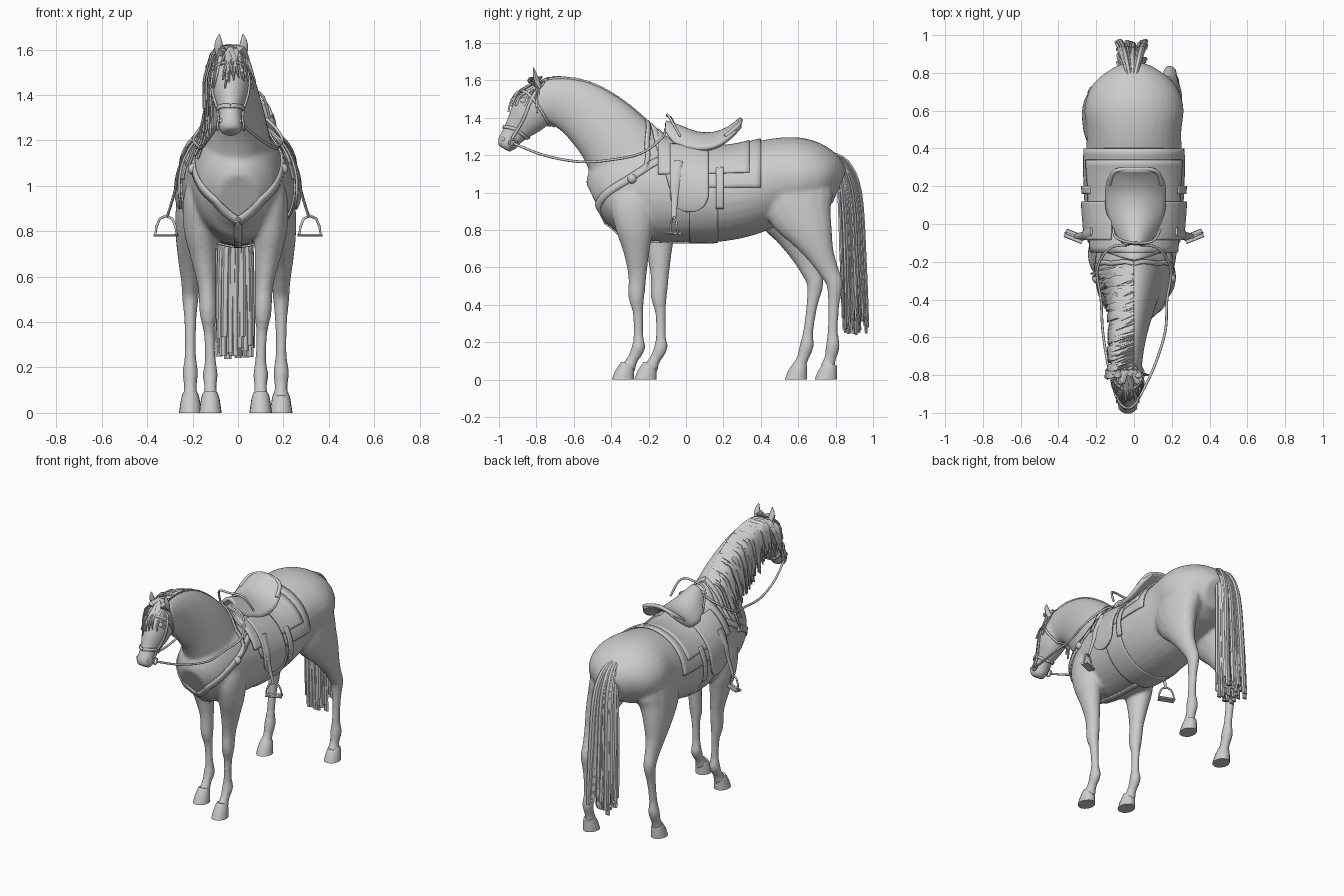
import bpy, bmesh, math, random
from mathutils import Vector
from mathutils.bvhtree import BVHTree

random.seed(4)
if "Cube" in bpy.data.objects:
    bpy.data.objects.remove(bpy.data.objects["Cube"])

grey = bpy.data.materials.new("plain grey")
grey.use_nodes = True
GREY = (0.6, 0.6, 0.6, 1)
grey.diffuse_color = GREY
grey.node_tree.nodes["Principled BSDF"].inputs["Base Color"].default_value = GREY


def spline(rows, n):
    """Catmull-Rom through rows of any width."""
    out = []
    for i in range(len(rows) - 1):
        a, b, c, d = (rows[max(0, min(len(rows) - 1, i + k))] for k in (-1, 0, 1, 2))
        for j in range(n):
            t = j / n
            out.append([q + t / 2 * (r - p + t * (2 * p - 5 * q + 4 * r - s + t * (3 * (q - r) + s - p)))
                        for p, q, r, s in zip(a, b, c, d)])
    return out + [list(rows[-1])]


def tube(bm, rows, n=4, sides=20):
    """Loft ellipses; each row is x, y, z, side radius, depth radius."""
    rows = spline(rows, n)
    pts = [Vector(r[:3]) for r in rows]
    rings = []
    for i, r in enumerate(rows):
        t = (pts[min(i + 1, len(pts) - 1)] - pts[max(i - 1, 0)]).normalized()
        side = Vector((1, 0, 0))
        side = (side - t * side.dot(t)).normalized()
        deep = t.cross(side)
        rings.append([bm.verts.new(pts[i] + side * math.cos(a) * max(r[3], 0.001) + deep * math.sin(a) * max(r[4], 0.001))
                      for a in (math.tau * k / sides for k in range(sides))])
    for p, q in zip(rings, rings[1:]):
        for k in range(sides):
            bm.faces.new((p[k], p[k - 1], q[k - 1], q[k]))
    bm.faces.new(rings[0])
    bm.faces.new(rings[-1][::-1])


def finish(name, bm, thick=0):
    bmesh.ops.recalc_face_normals(bm, faces=bm.faces)
    me = bpy.data.meshes.new(name)
    bm.to_mesh(me)
    bm.free()
    ob = bpy.data.objects.new(name, me)
    bpy.context.collection.objects.link(ob)
    me.materials.append(grey)
    me.shade_smooth()
    me.set_sharp_from_angle(angle=math.radians(40))
    if thick:
        mod = ob.modifiers.new("thickness", "SOLIDIFY")
        mod.thickness, mod.offset = thick, 0
    return ob


def wire(name, pts, radius, cyclic=False):
    cu = bpy.data.curves.new(name, "CURVE")
    cu.dimensions, cu.bevel_depth, cu.bevel_resolution = "3D", radius, 2
    cu.use_fill_caps = True
    sp = cu.splines.new("POLY")
    sp.points.add(len(pts) - 1)
    for p, co in zip(sp.points, pts):
        p.co = (*co, 1)
    sp.use_cyclic_u = cyclic
    cu.materials.append(grey)
    ob = bpy.data.objects.new(name, cu)
    bpy.context.collection.objects.link(ob)


# Horse: overlapping lofts fused into one skin
bm = bmesh.new()
torso = [(-.48, .94, .09, .12), (-.41, .97, .165, .215), (-.25, 1.01, .21, .265), (-.05, 1, .24, .265),
         (.15, .985, .255, .25), (.32, 1.01, .258, .24), (.48, 1.065, .25, .225), (.62, 1.08, .262, .212),
         (.74, 1.06, .215, .17), (.82, 1.03, .1, .1)]
tube(bm, [(0, *r) for r in torso], 4, 32)
neck = [(0, -.25, 1.09, .17, .24), (0, -.39, 1.29, .12, .195), (-.012, -.53, 1.42, .092, .165),
        (-.025, -.65, 1.48, .08, .14), (-.03, -.77, 1.5, .07, .115)]
tube(bm, neck, 5, 28)
head = [(-.73, 1.52, .06, .09), (-.80, 1.46, .084, .115), (-.85, 1.4, .078, .103), (-.9, 1.34, .056, .075),
        (-.935, 1.295, .05, .06), (-.958, 1.262, .055, .055), (-.975, 1.235, .04, .035)]
tube(bm, [(-.033, *r) for r in head], 4, 24)

FORE = [(.0, .04, 1.1, .05, .05), (.04, .05, .96, .075, .12), (.045, .06, .82, .074, .105), (.03, .07, .69, .058, .072),
        (.015, .075, .56, .041, .05), (.01, .07, .44, .038, .043), (.005, .078, .36, .026, .029), (0, .08, .24, .024, .027),
        (0, .08, .17, .034, .037), (0, .05, .11, .028, .03), (0, .025, .06, .038, .042)]
HIND = [(-.06, -.16, 1.05, .11, .19), (-.035, -.14, .91, .1, .18), (-.01, -.085, .79, .077, .125), (0, -.03, .67, .054, .075),
        (0, .015, .58, .041, .054), (0, .045, .51, .037, .045), (0, .04, .4, .027, .031), (0, .035, .26, .025, .028),
        (0, .035, .18, .035, .038), (0, .02, .11, .029, .032), (0, .005, .06, .038, .042)]
LEGS = [("left_fore", 1, .1, -.335, 0, FORE), ("right_fore", -1, .122, -.215, 0, FORE),
        ("left_hind", 1, .19, .75, 0, HIND), ("right_hind", -1, .21, .59, .11, HIND)]
for name, s, x, y, lean, rows in LEGS:
    tube(bm, [(s * (x + dx), y + dy + lean * z, z, rx, ry) for dx, dy, z, rx, ry in rows], 4, 16)
horse = finish("horse_body", bm)
mod = horse.modifiers.new("fuse", "REMESH")
mod.mode, mod.voxel_size = "VOXEL", .011
mod = horse.modifiers.new("relax", "SMOOTH")
mod.factor, mod.iterations = .5, 7
dg = bpy.context.evaluated_depsgraph_get()
skin = bpy.data.meshes.new_from_object(horse.evaluated_get(dg))
horse.modifiers.clear()
horse.data = skin
skin.shade_smooth()
skin.materials.clear()
skin.materials.append(grey)
bvh = BVHTree.FromPolygons([v.co for v in skin.vertices], [p.vertices for p in skin.polygons])


def cast(origin, direction):
    return bvh.ray_cast(Vector(origin), Vector(direction))[0]


# Hooves, sloping forward to the toe
for name, s, x, y, lean, rows in LEGS:
    bm = bmesh.new()
    tube(bm, [(s * x, y + .024, .085, .034, .036), (s * x, y + .016, .06, .041, .045), (s * x, y - .003, 0, .05, .063)], 2, 18)
    for v in bm.verts:
        v.co.z = 0 if v.co.z < .022 else v.co.z
    finish(name + "_hoof", bm)

# Ears, eyes, nostrils
for s, side in ((1, "left"), (-1, "right")):
    x = -.03 + s * .048
    bm = bmesh.new()
    tube(bm, [(x, -.785, 1.56, .015, .014), (x + s * .006, -.80, 1.605, .02, .014), (x + s * .007, -.81, 1.64, .014, .009),
              (x + s * .003, -.815, 1.668, .002, .002)], 4, 12)
    finish(side + "_ear", bm)
    for part, y, z, r in (("eye", -.868, 1.49, .018), ("nostril", -.975, 1.285, .012)):
        hit = cast((s, y, z), (-s, 0, 0))
        if hit:
            bm = bmesh.new()
            bmesh.ops.create_uvsphere(bm, u_segments=12, v_segments=8, radius=r)
            bmesh.ops.translate(bm, verts=bm.verts, vec=hit - Vector((s * r * .6, 0, 0)))
            finish(side + "_" + part, bm)

# Mane falling on the right side of the neck
bm = bmesh.new()
for i in range(85):
    y = -.22 - .57 * (i + random.random()) / 85
    top = cast((-.02, y, 2), (0, 0, -1))
    length = random.uniform(.2, .36) * min(1, 1.45 + y * .95)
    gap, rows, x = random.uniform(.006, .034), [(.0, y + .01, top.z - .004, .006, .01)], top.x
    for k in range(1, 6):
        t = k / 5
        yy, z = y - .03 * t + random.uniform(-.008, .008), top.z + .008 - length * t ** 1.3
        hit = cast((-1, yy, z), (1, 0, 0))
        x = min(x, hit.x - gap) if hit and hit.x < 0 else x
        rows.append((x, yy, z, .006, .025 * (1.1 - t * .9)))
    tube(bm, rows, 2, 6)
finish("mane", bm)

# Forelock over the brow
bm = bmesh.new()
for i in range(24):
    x0, spread, length = -.03 + random.uniform(-.03, .03), random.uniform(-.06, .09), random.uniform(.08, .2)
    rows = [(x0, -.775, 1.615, .014, .006)]
    for k in range(1, 5):
        t = k / 4
        x, z = x0 + spread * t, 1.625 - length * t ** 1.4
        hit = cast((x, -2, z), (0, 1, 0))
        y = min(hit.y, -.78) if hit else -.83
        rows.append((x, max(y, -.94) - random.uniform(.006, .022), z, .018 * (1.15 - t), .006))
    tube(bm, rows, 2, 6)
finish("forelock", bm)

# Tail of hanging locks
bm = bmesh.new()
for i in range(75):
    u, w, end = random.random(), random.uniform(-1, 1), random.uniform(.23, .36)
    x = -.01 + .012 * w
    rows = [(x, .74 + .03 * u, 1.18 + .035 * u, .012, .008), (x + .025 * w, .805 + .06 * u, 1.09 + .075 * u, .016, .01),
            (x + .045 * w, .82 + .115 * u, .92 + .08 * u, .018, .009), (x + .06 * w, .83 + .13 * u, .62, .018, .009),
            (x + .066 * w, .845 + .13 * u + random.uniform(-.012, .012), end, .016, .008)]
    tube(bm, rows, 4, 6)
finish("tail", bm)


def sheet(name, a0, a1, edges, gap, thick, na=40, ny=16):
    """Cloth laid on the barrel; edges(angle) gives its front and rear y."""
    bm, grid = bmesh.new(), []
    for i in range(na + 1):
        a = math.radians(a0 + (a1 - a0) * i / na)
        ya, yb = edges(math.degrees(a))
        d = Vector((math.sin(a), 0, math.cos(a)))
        row = []
        for j in range(ny + 1):
            c = Vector((0, ya + (yb - ya) * j / ny, 1))
            hit = cast(c + d, -d) or c + d * .25
            row.append(bm.verts.new(hit + d * gap))
        grid.append(row)
    for p, q in zip(grid, grid[1:]):
        for j in range(ny):
            bm.faces.new((p[j], p[j + 1], q[j + 1], q[j]))
    return finish(name, bm, thick)


# Saddle cloth layers, flaps and girth
sheet("saddle_blanket", -84, 84, lambda a: (-.19 + abs(a) * .0012, .4), .009, .01)
sheet("saddle_pad", -67, 67, lambda a: (-.15, .34), .016, .01)
sheet("girth", 80, 280, lambda a: (.02, .17), .003, .008)
for s, side in ((1, "left"), (-1, "right")):
    def flap(a):
        t = max(0, abs(a) - 92) / 20
        r = math.sqrt(max(.02, 1 - t * t))
        return .015 - .1 * r, .02 + .1 * r
    sheet(side + "_flap", s * 25, s * 112, flap, .024, .01)
    sheet(side + "_billet", s * 60, s * 108, lambda a: (.16, .2), .02, .008, 16, 4)

# Saddle seat with raised pommel and cantle
bm = bmesh.new()
seat = spline([(-.11, 1.375, .05, .05), (-.05, 1.355, .1, .1), (.06, 1.315, .145, .085), (.16, 1.315, .155, .07),
               (.24, 1.35, .145, .05), (.29, 1.39, .11, .035)], 4)
grid = [[bm.verts.new((.008 + hw * u / 8, y, z - drop * (u / 8) ** 2)) for u in range(-8, 9)] for y, z, hw, drop in seat]
for p, q in zip(grid, grid[1:]):
    for j in range(16):
        bm.faces.new((p[j], p[j + 1], q[j + 1], q[j]))
finish("saddle_seat", bm, .024)
wire("cantle_roll", spline([(-.13, .21, 1.3), (-.1, .28, 1.36), (.008, .29, 1.39), (.116, .28, 1.36), (.146, .21, 1.3)], 5), .012)
wire("pommel_handle", spline([(-.11, -.03, 1.29), (-.09, -.075, 1.39), (0, -.1, 1.41), (.1, -.09, 1.405), (.14, -.03, 1.3)], 5), .007)

# Stirrups on their leathers
for s, side in ((1, "left"), (-1, "right")):
    bm = bmesh.new()
    tube(bm, [(s * .225, -.04, 1.17, .006, .022), (s * .265, -.055, 1.06, .006, .022), (s * .277, -.06, .98, .006, .018),
              (s * .313, -.065, .86, .006, .012)], 4, 8)
    finish(side + "_stirrup_leather", bm)
    loop = [(-.047, .785), (-.042, .82), (-.028, .855), (0, .868), (.028, .855), (.042, .82), (.047, .785)]
    wire(side + "_stirrup", [(s * (.317 + u), -.065 + u * .4, z) for u, z in loop], .006, True)
    bm = bmesh.new()
    tube(bm, [(s * .27, -.084, .782, .024, .024), (s * .364, -.046, .782, .024, .024)], 2, 12)
    for v in bm.verts:
        v.co.z = max(.776, min(.788, v.co.z))
    finish(side + "_stirrup_tread", bm)


def strap(name, path, width, gap=.004, n=6):
    """Flat band snapped onto the skin."""
    hits = [bvh.find_nearest(Vector(p)) for p in spline(path, n)]
    pts = [h[0] + h[1] * gap for h in hits]
    bm, rows = bmesh.new(), []
    for i, p in enumerate(pts):
        t = pts[min(i + 1, len(pts) - 1)] - pts[max(i - 1, 0)]
        side = t.cross(hits[i][1]).normalized() * width / 2
        rows.append([bm.verts.new(p + side), bm.verts.new(p - side)])
    for p, q in zip(rows, rows[1:]):
        bm.faces.new((p[0], p[1], q[1], q[0]))
    return finish(name, bm, .008)


# Breast collar, bridle and reins
strap("collar_centre", [(0, -.5, .82), (0, -.4, .74), (0, -.2, .7), (0, .03, .7)], .035)
for s, side in ((1, "left"), (-1, "right")):
    strap(side + "_breast_collar", [(s * .2, -.13, 1.2), (s * .22, -.3, 1.085), (s * .17, -.45, .98), (s * .08, -.52, .87), (0, -.52, .8)], .04)
    ring = bvh.find_nearest(Vector((s * .25, -.3, 1.085)))
    bm = bmesh.new()
    bmesh.ops.create_uvsphere(bm, u_segments=14, v_segments=8, radius=.026)
    bmesh.ops.translate(bm, verts=bm.verts, vec=ring[0])
    finish(side + "_collar_ring", bm)
    strap(side + "_wither_strap", [(0, -.2, 1.4), (s * .12, -.2, 1.3), (s * .22, -.22, 1.15), (s * .24, -.3, 1.09)], .025)
    c = -.033
    strap(side + "_cheek_strap", [(c + s * .04, -.77, 1.6), (c + s * .1, -.83, 1.5), (c + s * .1, -.87, 1.4), (c + s * .07, -.93, 1.28)], .016)
    strap(side + "_noseband", [(c, -1, 1.36), (c + s * .07, -.92, 1.34), (c, -.84, 1.29)], .018)
    strap(side + "_brow_band", [(c, -.9, 1.56), (c + s * .09, -.83, 1.52), (c + s * .08, -.75, 1.4), (c, -.72, 1.33)], .014)
    wire(side + "_bit_ring", [(c + s * .058, -.925 + .02 * math.cos(a), 1.265 + .02 * math.sin(a))
                              for a in (math.tau * k / 14 for k in range(14))], .005, True)
    wire(side + "_rein", spline([(c + s * .06, -.92, 1.262), (s * .12 - .015, -.76, 1.2), (s * .165, -.57, 1.165),
                                 (s * .175, -.4, 1.175), (s * .195, -.24, 1.21), (s * .13, -.13, 1.29), (s * .03, -.11, 1.34)], 6), .007)
